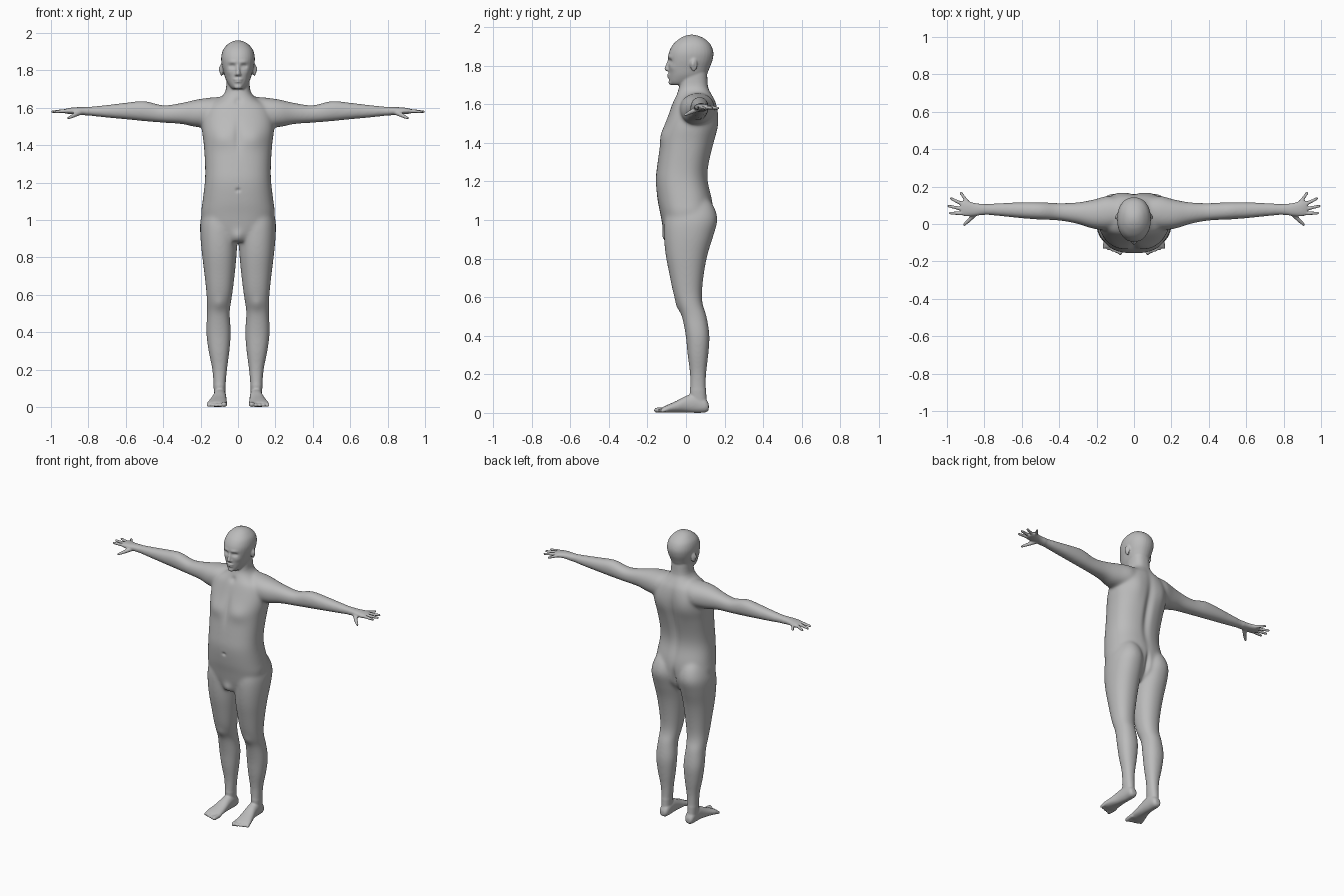
import bpy, bmesh, math
from mathutils import Vector, Matrix

cube = bpy.data.objects.get("Cube")
if cube:
    bpy.data.objects.remove(cube)

bm = bmesh.new()
SIDES = 32
STEPS = 4


def spline(rings):
    """Smooth the ring table with a Catmull-Rom spline."""
    pts = [Vector(r) for r in rings]
    result = []
    for i in range(len(pts) - 1):
        before, start = pts[max(i - 1, 0)], pts[i]
        end, after = pts[i + 1], pts[min(i + 2, len(pts) - 1)]
        for k in range(STEPS):
            t = k / STEPS
            slope = (end - before) * t
            bend = (before * 2 - start * 5 + end * 4 - after) * t ** 2
            twist = (start * 3 - before - end * 3 + after) * t ** 3
            result.append(start + (slope + bend + twist) / 2)
    return result + [pts[-1]]


def loft(rings, axis, side=1, power=2.2):
    """Skin rings (position, u low, u high, v low, v high) along an axis."""
    loops = []
    for pos, u0, u1, v0, v1 in spline(rings):
        loop = []
        for i in range(SIDES):
            a = math.tau * i / SIDES
            c, s = math.cos(a), math.sin(a)
            u = (u0 + u1) / 2 + (u1 - u0) / 2 * math.copysign(abs(c) ** (2 / power), c)
            v = (v0 + v1) / 2 + (v1 - v0) / 2 * math.copysign(abs(s) ** (2 / power), s)
            x, y, z = {"x": (pos, u, v), "y": (u, pos, v), "z": (u, v, pos)}[axis]
            loop.append(bm.verts.new((x * side, y, z)))
        loops.append(loop)
    for low, high in zip(loops, loops[1:]):
        for i in range(SIDES):
            j = (i + 1) % SIDES
            bm.faces.new((low[i], low[j], high[j], high[i]))
    bm.faces.new(loops[0])
    bm.faces.new(loops[-1])


def centred(rings):
    return [(z, -w, w, front, back) for z, w, front, back in rings]


def ball(centre, size, side=1):
    x, y, z = centre
    place = Matrix.Translation((x * side, y, z)) @ Matrix.Diagonal((*size, 1))
    bmesh.ops.create_uvsphere(bm, u_segments=16, v_segments=12, radius=1, matrix=place)


def digit(start, end, r0, r1, side=1):
    """Rounded tapered rod for fingers, toes and nose."""
    a, b = Vector(start), Vector(end)
    a.x, b.x = a.x * side, b.x * side
    turn = (b - a).to_track_quat("Z", "Y").to_matrix().to_4x4()
    bmesh.ops.create_cone(bm, cap_ends=True, segments=16, radius1=r0, radius2=r1,
                          depth=(b - a).length,
                          matrix=Matrix.Translation((a + b) / 2) @ turn)
    ball(a, (r0, r0, r0))
    ball(b, (r1, r1, r1))


# Torso and neck: height, half width, front, back
loft(centred([
    (.885, .06, -.1, .07), (.95, .17, -.118, .125), (1.03, .196, -.133, .14),
    (1.1, .19, -.147, .137), (1.2, .178, -.157, .115), (1.28, .176, -.15, .118),
    (1.4, .183, -.133, .145), (1.48, .193, -.115, .162), (1.55, .19, -.09, .165),
    (1.61, .165, -.068, .155), (1.65, .1, -.05, .135), (1.69, .067, -.036, .115),
    (1.76, .062, -.03, .11)]), "z", power=2.4)

# Head
loft(centred([
    (1.7, .03, -.075, .03), (1.715, .045, -.086, .07), (1.75, .065, -.089, .105),
    (1.79, .077, -.091, .123), (1.83, .087, -.092, .138), (1.87, .09, -.088, .142),
    (1.91, .08, -.067, .127), (1.94, .055, -.033, .095), (1.955, .03, -.002, .062),
    (1.96, .01, .02, .04)]), "z")

# Nose, lips and chin
digit((0, -.088, 1.826), (0, -.1, 1.783), .008, .012)
ball((0, -.088, 1.752), (.024, .01, .005))
ball((0, -.087, 1.74), (.02, .01, .005))
ball((0, -.077, 1.713), (.022, .014, .014))

for side in (1, -1):
    # Ear and nostril
    ball((.088, .04, 1.803), (.009, .019, .034), side)
    ball((.011, -.092, 1.778), (.007, .01, .007), side)

    # Arm and palm
    loft([
        (.06, 0, .13, 1.54, 1.66), (.14, -.03, .147, 1.5, 1.656),
        (.22, -.025, .13, 1.497, 1.645), (.3, 0, .116, 1.513, 1.627),
        (.4, .018, .112, 1.52, 1.614), (.5, .023, .117, 1.528, 1.637),
        (.6, .03, .117, 1.538, 1.628), (.7, .04, .113, 1.547, 1.616),
        (.8, .048, .108, 1.558, 1.606), (.85, .043, .112, 1.564, 1.604),
        (.9, .041, .127, 1.567, 1.6), (.925, .05, .12, 1.57, 1.594)], "x", side)

    # Fingers and thumb
    for knuckle, tip in (((.89, .116), (.925, .165)), ((.91, .103), (.978, .136)),
                         ((.915, .08), (.992, .096)), ((.91, .057), (.983, .058))):
        digit((*knuckle, 1.584), (*tip, 1.579), .011, .008, side)
    digit((.845, .06, 1.576), (.88, .022, 1.558), .015, .011, side)
    digit((.88, .022, 1.558), (.907, -.003, 1.545), .011, .008, side)

    # Leg
    loft([
        (.03, .07, .125, .03, .11), (.1, .067, .13, .02, .105),
        (.2, .058, .138, .02, .105), (.3, .045, .158, .008, .116),
        (.4, .038, .17, -.002, .122), (.5, .044, .166, -.022, .107),
        (.56, .037, .167, -.046, .088), (.62, .028, .17, -.066, .083),
        (.72, .016, .181, -.087, .093), (.82, .007, .193, -.106, .112),
        (.92, .002, .202, -.115, .143), (1, .004, .201, -.112, .163),
        (1.07, .02, .18, -.09, .145), (1.13, .05, .15, -.05, .1)], "z", side)

    # Foot and toes
    loft([
        (.118, .08, .115, .015, .045), (.1, .066, .126, .002, .075),
        (.05, .063, .13, 0, .1), (0, .062, .136, .002, .088),
        (-.05, .06, .15, .002, .062), (-.1, .06, .165, .001, .04),
        (-.125, .066, .16, .004, .028)], "y", side)
    for i in range(5):
        x, r = .074 + .021 * i, .014 if i == 0 else .0105
        digit((x - .004, -.1, .017), (x, -.152 + .007 * i, r), r, r, side)

# Fuse all parts into one skin
bmesh.ops.recalc_face_normals(bm, faces=bm.faces)
mesh = bpy.data.meshes.new("body")
bm.to_mesh(mesh)
bm.free()
body = bpy.data.objects.new("body", mesh)
bpy.context.collection.objects.link(body)
fuse = body.modifiers.new("fuse", "REMESH")
fuse.mode = "VOXEL"
fuse.voxel_size = .005
bpy.context.view_layer.update()
skin = bpy.data.meshes.new_from_object(body.evaluated_get(bpy.context.evaluated_depsgraph_get()))
body.modifiers.clear()
body.data = skin

bm = bmesh.new()
bm.from_mesh(skin)


def relax(verts, times):
    for _ in range(times):
        bmesh.ops.smooth_vert(bm, verts=verts, factor=.5, use_axis_x=True,
                              use_axis_y=True, use_axis_z=True)


def sculpt(centre, size, push):
    """Soft push or dent, repeated on both sides."""
    push = Vector(push)
    for v in bm.verts:
        p = (abs(v.co.x), v.co.y, v.co.z)
        d = sum(((a - c) / s) ** 2 for a, c, s in zip(p, centre, size))
        if d < 6:
            move = push * math.exp(-d)
            v.co += Vector((math.copysign(move.x, v.co.x), move.y, move.z))


# Blend the trunk and limbs, keep hands, feet and face crisp
relax([v for v in bm.verts if .12 < v.co.z < 1.69 and abs(v.co.x) < .8], 30)
relax(bm.verts[:], 2)

# Chest, breastbone, shoulder blades, spine, navel and loins
sculpt((.09, -.13, 1.44), (.07, .06, .05), (0, -.012, 0))
sculpt((0, -.13, 1.46), (.02, .06, .09), (0, .008, 0))
sculpt((.1, .16, 1.5), (.06, .06, .09), (0, .01, 0))
sculpt((0, .14, 1.36), (.025, .07, .2), (0, -.016, 0))
sculpt((0, .15, .97), (.014, .06, .07), (0, -.02, 0))
sculpt((0, -.155, 1.16), (.012, .02, .01), (0, .008, 0))
sculpt((0, -.11, .91), (.03, .05, .035), (0, -.014, 0))
# Collar notch
sculpt((0, -.06, 1.635), (.02, .04, .02), (0, .008, 0))
# Eye sockets, eyeballs, brows and cheeks
sculpt((.031, -.085, 1.823), (.018, .03, .011), (0, .013, 0))
sculpt((.031, -.08, 1.822), (.009, .03, .006), (0, -.004, 0))
sculpt((.03, -.088, 1.845), (.025, .03, .01), (0, -.005, 0))
sculpt((.045, -.07, 1.79), (.02, .03, .018), (.002, -.003, 0))
# Ear bowls and kneecaps
sculpt((.097, .035, 1.808), (.008, .009, .016), (-.008, 0, 0))
sculpt((.1, -.05, .55), (.03, .04, .035), (0, -.007, 0))
relax(bm.verts[:], 1)

for face in bm.faces:
    face.smooth = True
bm.to_mesh(skin)
bm.free()

grey = bpy.data.materials.new("plain grey")
grey.use_nodes = True
grey.diffuse_color = (.5, .5, .5, 1)
grey.node_tree.nodes["Principled BSDF"].inputs["Base Color"].default_value = (.5, .5, .5, 1)
skin.materials.clear()
skin.materials.append(grey)
